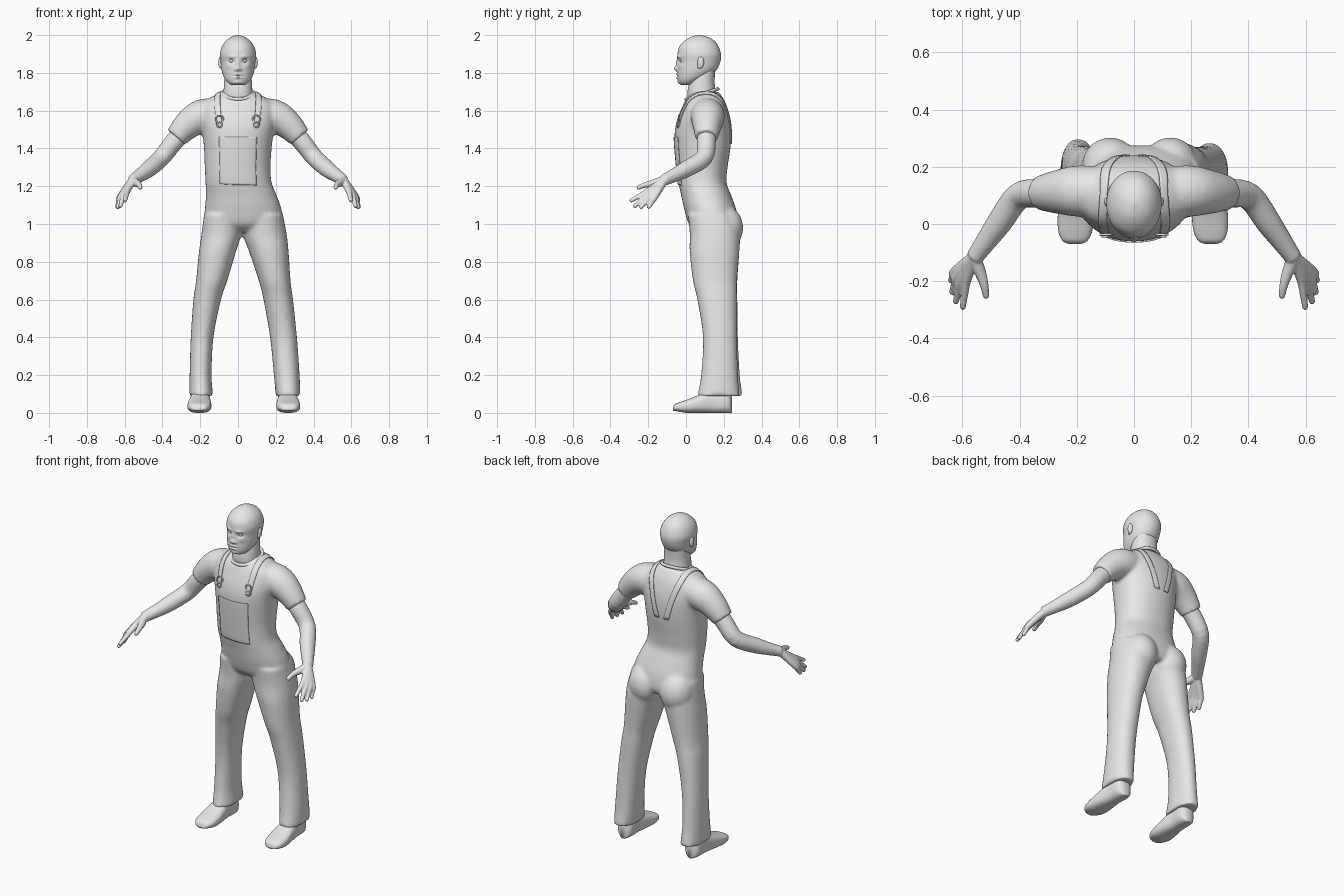
import bpy, bmesh, math
from mathutils import Vector, Matrix
from mathutils.bvhtree import BVHTree

cube = bpy.data.objects.get("Cube")
if cube:
    bpy.data.objects.remove(cube, do_unlink=True)

grey = bpy.data.materials.new("matte_grey")
grey.use_nodes = True
grey.diffuse_color = (0.8, 0.8, 0.8, 1)
shader = next(n for n in grey.node_tree.nodes if n.type == "BSDF_PRINCIPLED")
shader.inputs["Base Color"].default_value = grey.diffuse_color


def interp(rows, steps):
    """Catmull-Rom through a list of equal-length tuples."""
    out = []
    for i in range(len(rows) - 1):
        quad = [rows[max(i - 1, 0)], rows[i], rows[i + 1], rows[min(i + 2, len(rows) - 1)]]
        for k in range(steps):
            t = k / steps
            out.append(tuple(b + t / 2 * (c - a + t * (2 * a - 5 * b + 4 * c - d + t * (3 * (b - c) + d - a)))
                             for a, b, c, d in zip(*quad)))
    return out + [rows[-1]]


def loft(bm, rings):
    loops = [[bm.verts.new(p) for p in ring] for ring in rings]
    for a, b in zip(loops, loops[1:]):
        for i in range(len(a)):
            j = (i + 1) % len(a)
            bm.faces.new((a[i], a[j], b[j], b[i]))
    bm.faces.new(loops[0])
    bm.faces.new(loops[-1])


def section(row, n=40, power=2.2):
    """Rounded cross-section; row is (height, x0, x1, y0, y1)."""
    h, x0, x1, y0, y1 = row
    ring = []
    for i in range(n):
        c, s = math.cos(math.tau * i / n), math.sin(math.tau * i / n)
        c, s = (math.copysign(abs(v) ** (2 / power), v) for v in (c, s))
        ring.append(Vector(((x0 + x1) / 2 + c * (x1 - x0) / 2, (y0 + y1) / 2 + s * (y1 - y0) / 2, h)))
    return ring


def ball(bm, center, size):
    m = Matrix.Translation(center) @ Matrix.Diagonal((*size, 1))
    bmesh.ops.create_icosphere(bm, subdivisions=3, radius=1, matrix=m)


def tube(bm, rows, side=1, n=20, steps=4):
    """Round limb through (x, y, z, radius) points with a rounded tip."""
    pts = interp([(side * x, y, z, r) for x, y, z, r in rows], steps)
    rings = []
    for i, p in enumerate(pts):
        a, b = pts[max(i - 1, 0)], pts[min(i + 1, len(pts) - 1)]
        d = (Vector(b[:3]) - Vector(a[:3])).normalized()
        u = d.cross(Vector((0, 0, 1))).normalized()
        v = d.cross(u)
        rings.append([Vector(p[:3]) + p[3] * (u * math.cos(math.tau * k / n) + v * math.sin(math.tau * k / n))
                      for k in range(n)])
    loft(bm, rings)


def finish(bm, name, voxel=0, smooth=3):
    bmesh.ops.recalc_face_normals(bm, faces=bm.faces)
    for f in bm.faces:
        f.smooth = True
    mesh = bpy.data.meshes.new(name)
    bm.to_mesh(mesh)
    bm.free()
    mesh.materials.append(grey)
    obj = bpy.data.objects.new(name, mesh)
    bpy.context.collection.objects.link(obj)
    if voxel:
        m = obj.modifiers.new("fuse", "REMESH")
        m.mode, m.voxel_size, m.use_smooth_shade = "VOXEL", voxel, True
        m = obj.modifiers.new("relax", "SMOOTH")
        m.factor, m.iterations = 0.5, smooth
    return obj


# Clothing: torso, sleeves and trousers fused into one skin
torso = [(0.96, -0.15, 0.21, 0.06, 0.26), (1.0, -0.18, 0.24, 0.015, 0.275),
         (1.08, -0.175, 0.23, -0.01, 0.265), (1.15, -0.17, 0.205, -0.025, 0.24),
         (1.22, -0.172, 0.178, -0.04, 0.215), (1.3, -0.176, 0.172, -0.048, 0.22),
         (1.4, -0.18, 0.178, -0.057, 0.235), (1.48, -0.188, 0.188, -0.06, 0.24),
         (1.55, -0.2, 0.2, -0.048, 0.235), (1.62, -0.2, 0.2, -0.02, 0.218),
         (1.66, -0.16, 0.16, 0.0, 0.2), (1.7, -0.09, 0.09, 0.035, 0.175)]
right_leg = [(0.09, -0.257, -0.132, 0.065, 0.3), (0.2, -0.256, -0.14, 0.085, 0.285),
             (0.4, -0.25, -0.13, 0.09, 0.275), (0.6, -0.236, -0.09, 0.06, 0.272),
             (0.7, -0.222, -0.057, 0.037, 0.272), (0.85, -0.207, -0.012, 0.02, 0.282),
             (0.95, -0.193, 0.018, 0.02, 0.285), (1.05, -0.18, 0.02, 0.01, 0.26)]
left_leg = [(0.09, 0.2, 0.33, 0.06, 0.285), (0.2, 0.19, 0.326, 0.08, 0.275),
            (0.4, 0.17, 0.312, 0.09, 0.27), (0.6, 0.135, 0.291, 0.06, 0.27),
            (0.7, 0.11, 0.278, 0.037, 0.27), (0.85, 0.06, 0.268, 0.02, 0.282),
            (0.95, 0.025, 0.257, 0.02, 0.285), (1.05, 0.025, 0.238, 0.01, 0.26)]
sleeve = [(0.08, 0.11, 1.58, 0.085), (0.19, 0.115, 1.57, 0.09),
          (0.265, 0.112, 1.525, 0.077), (0.328, 0.108, 1.458, 0.06)]
bm = bmesh.new()
for rows in (torso, right_leg, left_leg):
    loft(bm, [section(r) for r in interp(rows, 5)])
for s in (1, -1):
    tube(bm, sleeve, s, n=32)
    ball(bm, (0.022 + s * 0.105, 0.2, 0.98), (0.1, 0.103, 0.12))
clothes = finish(bm, "shirt_and_trousers", 0.01, 5)

# Arms and hands
arm = [(0.25, 0.112, 1.53, 0.05), (0.335, 0.108, 1.44, 0.05), (0.405, 0.095, 1.352, 0.047),
       (0.47, 0.005, 1.293, 0.044), (0.52, -0.065, 1.257, 0.036), (0.558, -0.118, 1.232, 0.03)]
fingers = [((0.585, -0.195, 1.178), (0.598, -0.289, 1.125)),
           ((0.603, -0.195, 1.162), (0.622, -0.27, 1.096)),
           ((0.618, -0.183, 1.15), (0.635, -0.237, 1.09)),
           ((0.625, -0.165, 1.143), (0.639, -0.196, 1.091))]
for s, label in ((1, "left"), (-1, "right")):
    bm = bmesh.new()
    tube(bm, arm, s, n=28)
    wrist = (0.558, -0.115, 1.232)
    for knuckle, tip in fingers:
        mid = [(a + b) / 2 for a, b in zip(knuckle, tip)]
        tube(bm, [(*wrist, 0.022), (*knuckle, 0.017), (*mid, 0.0135), (*tip, 0.011)], s)
        ball(bm, (s * tip[0], tip[1], tip[2]), (0.0115,) * 3)
    thumb = (0.517, -0.25, 1.193)
    tube(bm, [(*wrist, 0.024), (0.535, -0.175, 1.215, 0.02), (0.523, -0.215, 1.207, 0.015), (*thumb, 0.012)], s)
    ball(bm, (s * thumb[0], thumb[1], thumb[2]), (0.012,) * 3)
    finish(bm, label + "_arm", 0.005, 3)

# Head, with the face pushed in and out by soft bumps
skull = [(1.735, 0.03, -0.02, 0.02), (1.745, 0.05, -0.036, 0.05), (1.765, 0.068, -0.043, 0.09),
         (1.79, 0.08, -0.046, 0.135), (1.82, 0.088, -0.045, 0.165), (1.86, 0.092, -0.044, 0.182),
         (1.9, 0.096, -0.045, 0.185), (1.94, 0.085, -0.035, 0.172), (1.97, 0.064, -0.008, 0.15),
         (1.99, 0.036, 0.025, 0.115), (2.0, 0.005, 0.062, 0.078)]
# Each bump: x, z, width, height, push along y
bumps = [(0, 1.822, 0.013, 0.012, -0.018), (0, 1.85, 0.009, 0.02, -0.01), (0, 1.792, 0.019, 0.005, -0.007),
         (0, 1.774, 0.017, 0.005, -0.007), (0, 1.783, 0.022, 0.0025, 0.004), (0, 1.75, 0.02, 0.01, -0.005)]
for s in (1, -1):
    bumps += [(s * 0.035, 1.862, 0.015, 0.011, 0.012), (s * 0.034, 1.886, 0.02, 0.007, -0.006),
              (s * 0.016, 1.817, 0.007, 0.007, -0.006), (s * 0.05, 1.835, 0.016, 0.014, -0.004)]
bm = bmesh.new()
loft(bm, [section((z, -w, w, a, b), 96, 2.1) for z, w, a, b in interp(skull, 8)])
for v in bm.verts:
    if v.co.y < 0.04:
        x, z = v.co.x, v.co.z
        v.co.y += sum(d * math.exp(-((x - bx) / w) ** 2 - ((z - bz) / h) ** 2) for bx, bz, w, h, d in bumps)
finish(bm, "head")

bm = bmesh.new()
loft(bm, [section(r) for r in interp([(1.6, -0.1, 0.1, 0.02, 0.2), (1.68, -0.08, 0.08, 0.008, 0.165),
                                      (1.74, -0.074, 0.074, 0.015, 0.152), (1.82, -0.07, 0.07, 0.04, 0.155)], 5)])
finish(bm, "neck")

for s, label in ((1, "left"), (-1, "right")):
    bm = bmesh.new()
    ball(bm, (s * 0.034, -0.022, 1.863), (0.014, 0.012, 0.009))
    finish(bm, label + "_eye")
    bm = bmesh.new()
    ball(bm, (s * 0.093, 0.078, 1.855), (0.012, 0.018, 0.032))
    ball(bm, (s * 0.091, 0.07, 1.835), (0.009, 0.011, 0.014))
    finish(bm, label + "_ear", 0.004, 2)

# Shoes
shoe = [(-0.07, 0.02, 0.025), (-0.06, 0.042, 0.045), (-0.03, 0.058, 0.058), (0.02, 0.063, 0.075),
        (0.08, 0.058, 0.1), (0.14, 0.05, 0.12), (0.2, 0.05, 0.12), (0.23, 0.042, 0.11), (0.243, 0.022, 0.08)]
for cx, lean, label in ((0.265, 0.03, "left"), (-0.203, -0.03, "right")):
    bm = bmesh.new()
    rings = []
    for y, w, h in interp(shoe, 5):
        x = cx - lean * (y - 0.05)
        low = 0.012 * max(0, -y / 0.07)
        rings.append([Vector((p.x, p.z, p.y)) for p in section((y, x - w, x + w, low, h), 36, 2.7)])
    loft(bm, rings)
    finish(bm, label + "_shoe")

# Straps, bib and buckles laid onto the clothing surface
bpy.context.view_layer.update()
surface = BVHTree.FromObject(clothes, bpy.context.evaluated_depsgraph_get())


def ribbon(name, path, width, across):
    bm = bmesh.new()
    grid = []
    for p in interp(path, 6):
        line = []
        for k in range(across + 1):
            q = Vector(p) + Vector((width * (k / across - 0.5), 0, 0))
            hit, normal, _, _ = surface.find_nearest(q)
            line.append(bm.verts.new(hit + normal * 0.003))
        grid.append(line)
    for a, b in zip(grid, grid[1:]):
        for k in range(across):
            bm.faces.new((a[k], a[k + 1], b[k + 1], b[k]))
    m = finish(bm, name).modifiers.new("thickness", "SOLIDIFY")
    m.thickness, m.offset = 0.005, 0


ribbon("bib", [(0, -0.08, 1.2), (0, -0.09, 1.3), (0, -0.09, 1.4), (0, -0.09, 1.46)], 0.24, 16)
for s, label in ((1, "left"), (-1, "right")):
    ribbon(label + "_strap", [(s * 0.11, -0.07, 1.52), (s * 0.115, -0.04, 1.61), (s * 0.118, 0.02, 1.69),
                              (s * 0.118, 0.1, 1.72), (s * 0.11, 0.18, 1.69), (s * 0.08, 0.25, 1.58),
                              (s * 0.035, 0.27, 1.42)], 0.036, 4)
    for part, z, size in (("buckle", 1.565, 0.02), ("button_loop", 1.53, 0.013)):
        spot = surface.find_nearest(Vector((s * 0.11, -0.07, z)))[0]
        bpy.ops.mesh.primitive_torus_add(location=spot + Vector((0, -0.005, 0)), rotation=(math.pi / 2, 0, 0),
                                         major_radius=size, minor_radius=0.004, major_segments=20, minor_segments=8)
        ring = bpy.context.object
        ring.name = label + "_" + part
        ring.data.materials.append(grey)
        bpy.ops.object.shade_smooth()

# Shirt collar
bpy.ops.mesh.primitive_torus_add(location=(0, 0.085, 1.688), rotation=(math.radians(18), 0, 0), major_radius=0.088,
                                 minor_radius=0.009, major_segments=48, minor_segments=10)
collar = bpy.context.object
collar.name = "collar"
collar.data.materials.append(grey)
bpy.ops.object.shade_smooth()
